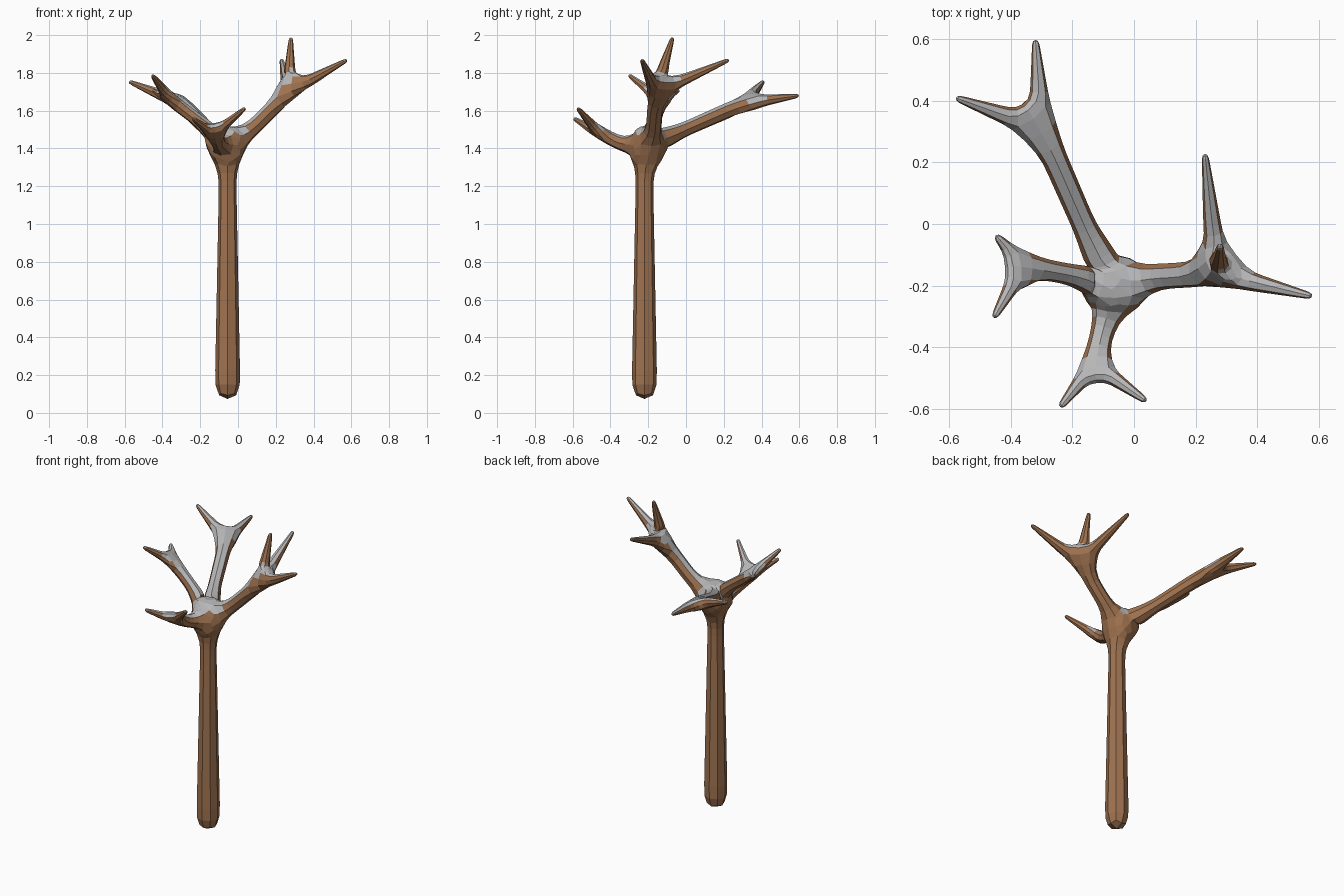
import bpy

cube = bpy.data.objects.get("Cube")
if cube:
    bpy.data.objects.remove(cube, do_unlink=True)


def make_material(name, rgb):
    mat = bpy.data.materials.new(name)
    mat.use_nodes = True
    mat.diffuse_color = (*rgb, 1)
    mat.node_tree.nodes["Principled BSDF"].inputs["Base Color"].default_value = (*rgb, 1)
    return mat


bark = make_material("brown bark", (0.35, 0.17, 0.08))
snow = make_material("grey snow", (0.47, 0.47, 0.48))

# Skeleton of joints, each with a thickness
points, radii, edges = [], [], []


def grow(parent, path):
    """Add a chain of (x, y, z, radius) joints and return the last index."""
    for x, y, z, r in path:
        points.append((x, y, z))
        radii.append(r)
        if parent is not None:
            edges.append((parent, len(points) - 1))
        parent = len(points) - 1
    return parent


# Trunk up to the crown
crown = grow(None, [(-0.055, -0.22, 0.06, 0.075), (-0.055, -0.22, 1.23, 0.05),
                    (-0.06, -0.21, 1.41, 0.075)])

# Each limb: joints from the crown to the fork, then the twig tips
limbs = [
    ([(-0.16, -0.01, 1.5, 0.042), (-0.3, 0.31, 1.64, 0.046)],
     [(-0.32, 0.6, 1.68), (-0.58, 0.41, 1.755)]),
    ([(0.08, -0.17, 1.51, 0.045), (0.27, -0.16, 1.7, 0.046)],
     [(0.58, -0.235, 1.87), (0.23, 0.23, 1.87), (0.28, -0.07, 1.99)]),
    ([(-0.2, -0.165, 1.54, 0.037), (-0.36, -0.135, 1.66, 0.038)],
     [(-0.45, -0.035, 1.71), (-0.455, -0.305, 1.79)]),
    ([(-0.1, -0.34, 1.425, 0.042), (-0.13, -0.455, 1.475, 0.036)],
     [(-0.24, -0.595, 1.56), (0.04, -0.575, 1.615)]),
]
for path, tips in limbs:
    fork = grow(crown, path)
    for tip in tips:
        grow(fork, [(*tip, 0.011)])

mesh = bpy.data.meshes.new("bare_tree")
mesh.from_pydata(points, edges, [])
tree = bpy.data.objects.new("bare_tree", mesh)
bpy.context.collection.objects.link(tree)
bpy.context.view_layer.objects.active = tree
tree.select_set(True)

# Skin the skeleton and round it once into eight-sided limbs
tree.modifiers.new("skin", "SKIN").use_smooth_shade = False
for i, sv in enumerate(mesh.skin_vertices[0].data):
    sv.radius = (radii[i], radii[i])
    sv.use_root = i == 0
tree.modifiers.new("round", "SUBSURF").levels = 1
for name in ("skin", "round"):
    bpy.ops.object.modifier_apply(modifier=name)

# Snow lies on the upward faces of the branches
mesh = tree.data
mesh.materials.clear()
mesh.materials.append(bark)
mesh.materials.append(snow)
for face in mesh.polygons:
    face.use_smooth = False
    face.material_index = int(face.normal.z > 0.4 and face.center.z > 1.3)
